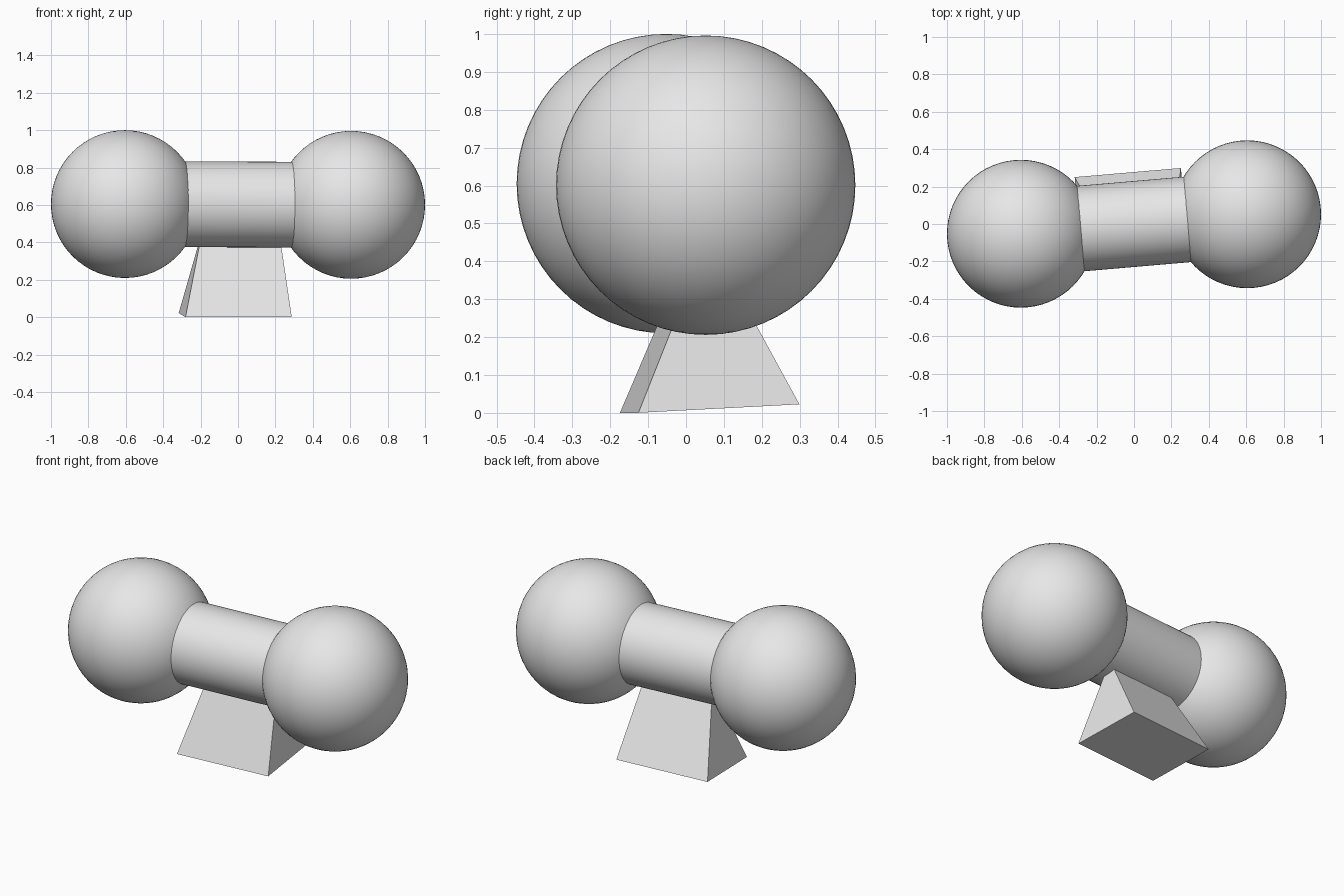
import bpy
import bmesh
from math import radians
from mathutils import Matrix, Vector

if "Cube" in bpy.data.objects:
    bpy.data.objects.remove(bpy.data.objects["Cube"], do_unlink=True)

# One plain grey for every part
grey = bpy.data.materials.new("plain_grey")
grey.use_nodes = True
colour = (0.8, 0.8, 0.8, 1)
grey.diffuse_color = colour
grey.node_tree.nodes["Principled BSDF"].inputs["Base Color"].default_value = colour

YAW = radians(4.9)      # the whole piece is turned slightly
TILT = radians(3)       # the foot leans a little
RADIUS = 0.395
CENTRE = Vector((0, 0, 0.603))
bar_axis = Vector((0.605, 0.052, -0.002))


def finish(name, bm, smooth):
    mesh = bpy.data.meshes.new(name)
    bmesh.ops.recalc_face_normals(bm, faces=bm.faces)
    bm.to_mesh(mesh)
    bm.free()
    mesh.materials.append(grey)
    obj = bpy.data.objects.new(name, mesh)
    bpy.context.collection.objects.link(obj)
    if smooth:
        bpy.ops.object.select_all(action="DESELECT")
        obj.select_set(True)
        bpy.context.view_layer.objects.active = obj
        bpy.ops.object.shade_smooth_by_angle(angle=radians(35))
    return obj


# Round weights at both ends
for name, side in (("left_ball", 1), ("right_ball", -1)):
    bm = bmesh.new()
    bmesh.ops.create_uvsphere(bm, u_segments=64, v_segments=32, radius=RADIUS)
    finish(name, bm, True).location = CENTRE + side * bar_axis

# Bar joining the weights, its ends buried in them
bm = bmesh.new()
bmesh.ops.create_cone(bm, cap_ends=True, segments=64,
                      radius1=0.229, radius2=0.229, depth=1.0)
bar = finish("bar", bm, True)
bar.location = CENTRE
bar.rotation_euler = bar_axis.to_track_quat("Z", "Y").to_euler()

# Tapered foot, narrowing to a ridge inside the bar
bm = bmesh.new()
bmesh.ops.create_cube(bm, size=1)
for v in bm.verts:
    top = v.co.z > 0
    width, depth = (0.43, 0.05) if top else (0.57, 0.427)
    v.co = Vector((v.co.x * width + (0.024 if top else 0),
                   v.co.y * depth, 0.4 if top else 0))
foot = finish("foot", bm, False)
foot.matrix_world = (Matrix.Translation((-0.015, 0.0625, 0.0115))
                     @ Matrix.Rotation(YAW, 4, "Z")
                     @ Matrix.Rotation(TILT, 4, "X"))
